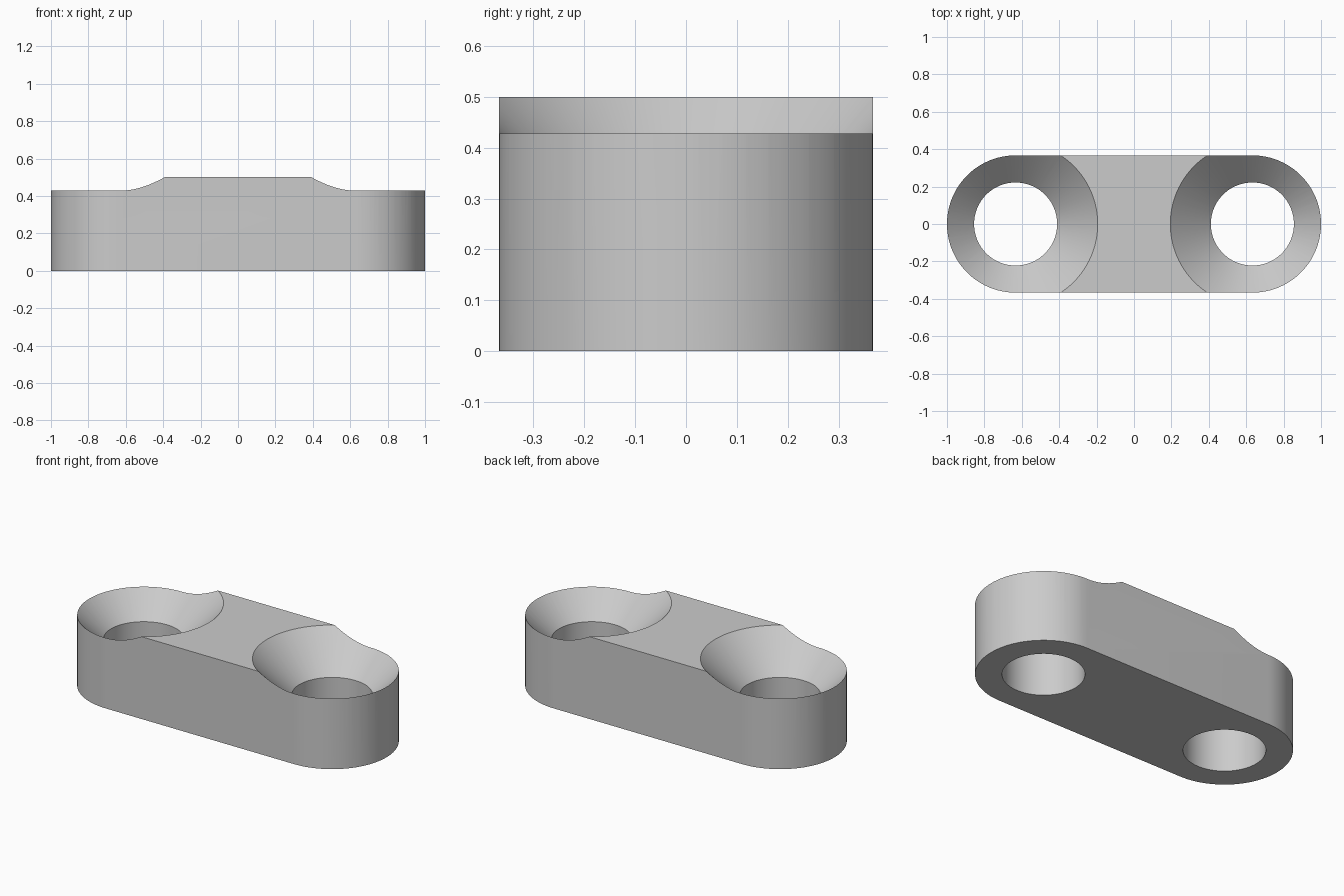
import bpy, bmesh
from math import pi, cos, sin, radians

LENGTH, RADIUS, HEIGHT = 2.0, 0.367, 0.5
CENTRE = LENGTH / 2 - RADIUS
HOLE, SINK = 0.222, 0.439   # bore radius, countersink radius at the top
SEGMENTS = 96

cube = bpy.data.objects.get("Cube")
if cube:
    bpy.data.objects.remove(cube, do_unlink=True)

grey = bpy.data.materials.new("light_grey")
grey.use_nodes = True
grey.diffuse_color = (0.6, 0.6, 0.6, 1)
grey.node_tree.nodes["Principled BSDF"].inputs["Base Color"].default_value = (0.6, 0.6, 0.6, 1)


def arc(cx, radius, z, start, sweep, steps):
    return [(cx + radius * cos(start + sweep * i / steps),
             radius * sin(start + sweep * i / steps), z) for i in range(steps)]


def loft(name, loops):
    """Closed solid skinned through horizontal loops, bottom to top."""
    bm = bmesh.new()
    rings = [[bm.verts.new(p) for p in loop] for loop in loops]
    for low, high in zip(rings, rings[1:]):
        n = len(low)
        for i in range(n):
            j = (i + 1) % n
            bm.faces.new((low[i], low[j], high[j], high[i]))
    bm.faces.new(list(reversed(rings[0])))
    bm.faces.new(rings[-1])
    bmesh.ops.recalc_face_normals(bm, faces=bm.faces)
    mesh = bpy.data.meshes.new(name)
    bm.to_mesh(mesh)
    bm.free()
    mesh.materials.append(grey)
    obj = bpy.data.objects.new(name, mesh)
    bpy.context.collection.objects.link(obj)
    return obj


# Round-ended bar
def outline(z):
    half = SEGMENTS // 2
    ends = []
    for side, start in ((1, -pi / 2), (-1, pi / 2)):
        ends += arc(side * CENTRE, RADIUS, z, start, pi, half)
        ends.append((side * CENTRE, side * RADIUS, z))
    return ends


link = loft("link_plate", [outline(0), outline(HEIGHT)])

# Countersunk bores: straight hole opening into a 45 degree cone
profile = [(HOLE, -0.1), (HOLE, HEIGHT - SINK + HOLE), (SINK + 0.1, HEIGHT + 0.1)]
cutters = []
for side in (-1, 1):
    cutter = loft("bore_cutter", [arc(side * CENTRE, r, z, -pi / 2, 2 * pi, SEGMENTS)
                                  for r, z in profile])
    cutter.hide_render = True
    cutters.append(cutter)
    cut = link.modifiers.new("bore", "BOOLEAN")
    cut.operation = "DIFFERENCE"
    cut.solver = "EXACT"
    cut.object = cutter

# Apply the cuts and drop the cutters
bpy.context.view_layer.update()
graph = bpy.context.evaluated_depsgraph_get()
result = bpy.data.meshes.new_from_object(link.evaluated_get(graph))
link.modifiers.clear()
link.data = result
for cutter in cutters:
    bpy.data.objects.remove(cutter, do_unlink=True)

# Smooth curved walls, crisp rims
bpy.ops.object.select_all(action="DESELECT")
link.select_set(True)
bpy.context.view_layer.objects.active = link
bpy.ops.object.shade_smooth_by_angle(angle=radians(30))
